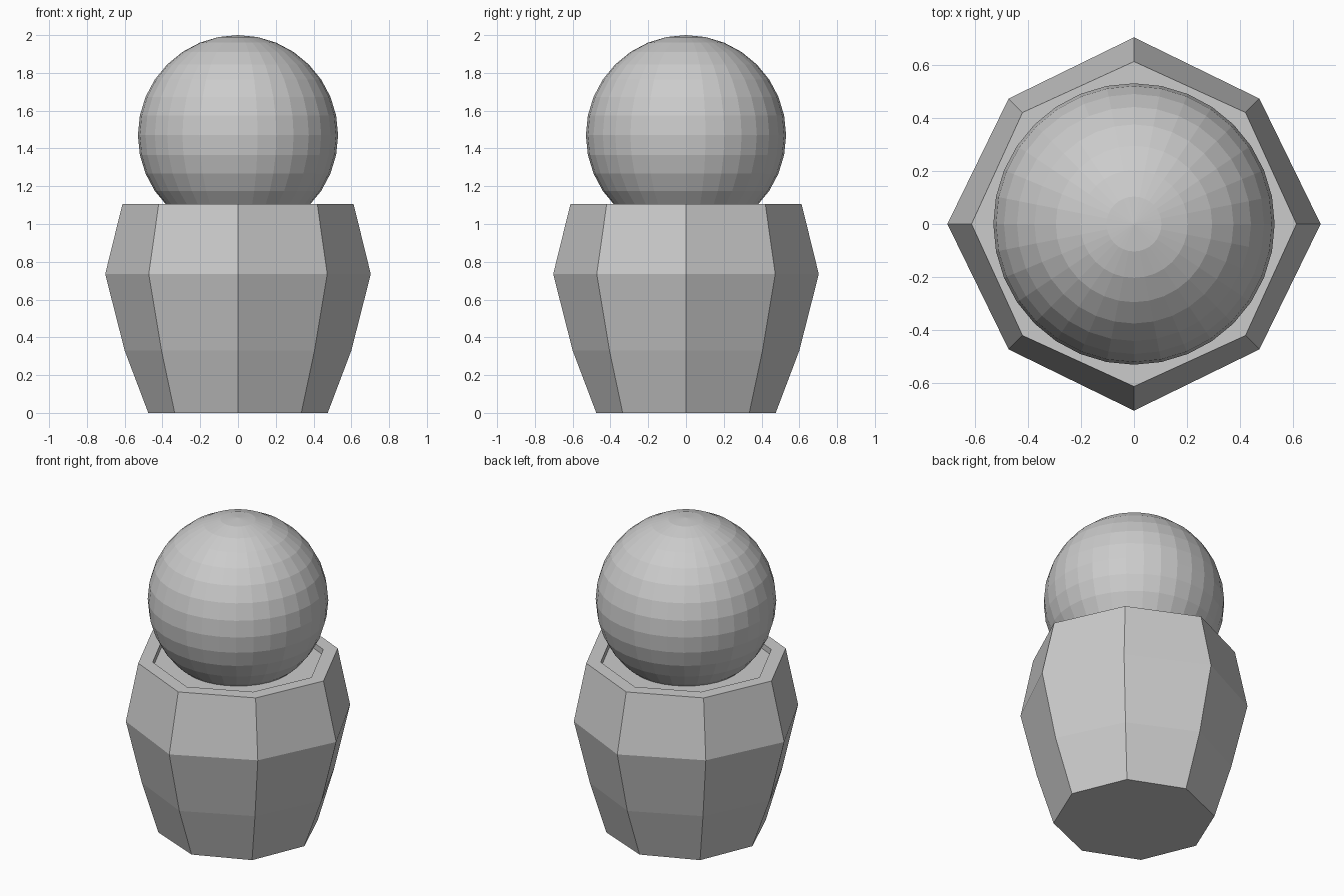
import bpy, bmesh
from math import cos, sin, pi

if "Cube" in bpy.data.objects:
    bpy.data.objects.remove(bpy.data.objects["Cube"])

# Pot profile: (axis corner radius, diagonal corner radius, height), ending in the recessed top
profile = [
    (0.475, 0.474, 0.0),
    (0.60, 0.573, 0.33),
    (0.703, 0.668, 0.735),
    (0.612, 0.594, 1.105),
    (0.525, 0.508, 1.105),
    (0.525, 0.508, 1.068),
]


def octagon(bm, axis_r, diag_r, z):
    return [bm.verts.new(((diag_r if i % 2 else axis_r) * cos(i * pi / 4),
                          (diag_r if i % 2 else axis_r) * sin(i * pi / 4), z))
            for i in range(8)]


# Eight-sided pot with a thin rim and shallow recess
bm = bmesh.new()
rings = [octagon(bm, *p) for p in profile]
for low, high in zip(rings, rings[1:]):
    for i in range(8):
        j = (i + 1) % 8
        bm.faces.new((low[i], low[j], high[j], high[i]))
bm.faces.new(rings[0][::-1])
bm.faces.new(rings[-1])
bmesh.ops.recalc_face_normals(bm, faces=bm.faces)
mesh = bpy.data.meshes.new("pot")
bm.to_mesh(mesh)
bm.free()
bpy.context.collection.objects.link(bpy.data.objects.new("pot", mesh))

# Faceted ball sitting in the pot
bpy.ops.mesh.primitive_uv_sphere_add(segments=32, ring_count=16, radius=0.53,
                                     location=(0, 0, 1.47))
bpy.context.object.name = "ball"
